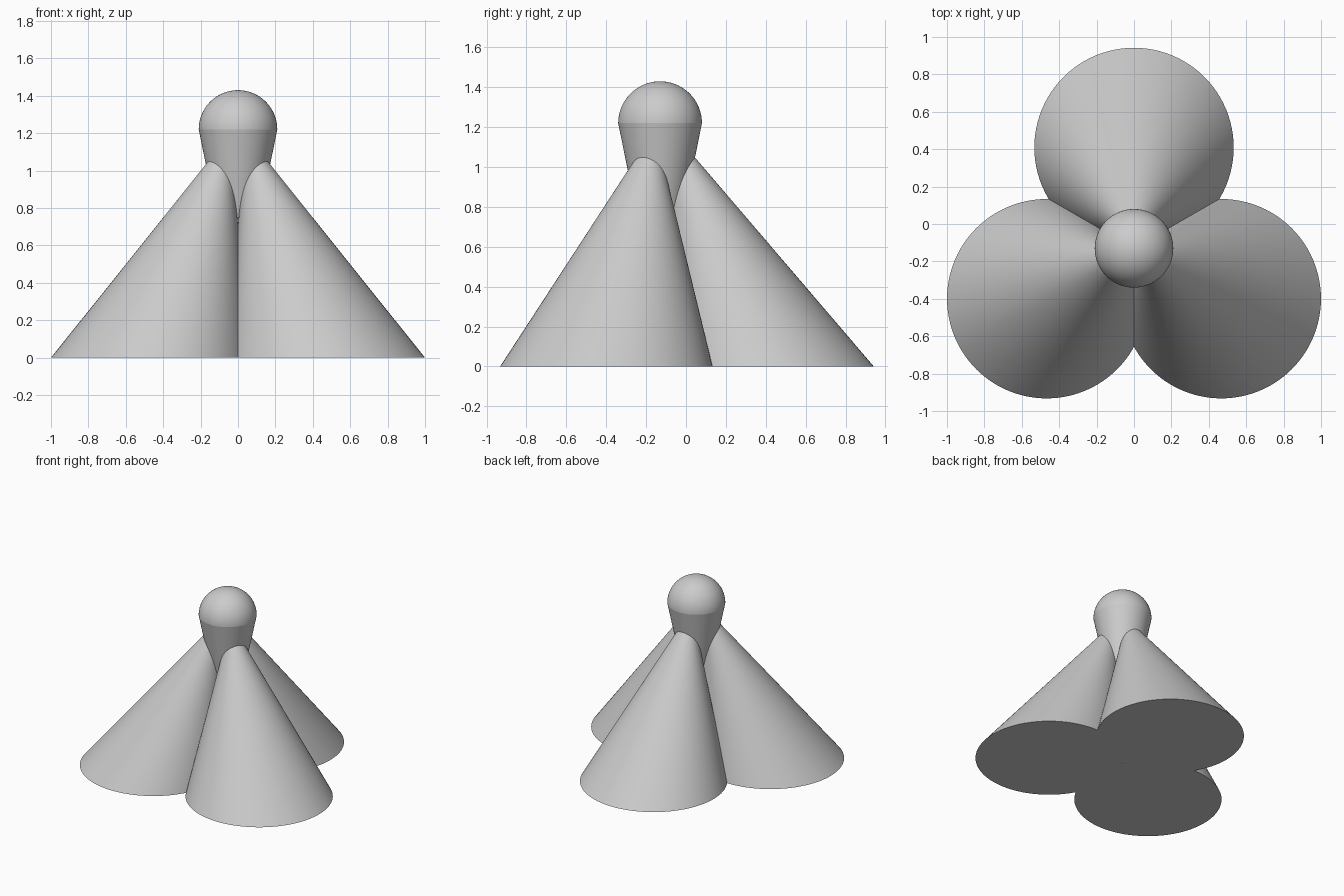
import bpy, bmesh
from math import radians, sin, cos
from mathutils import Matrix, Vector

cube = bpy.data.objects.get("Cube")
if cube:
    bpy.data.objects.remove(cube, do_unlink=True)

AXIS_Y = -0.13      # the legs and head share this vertical axis
HEAD_Z = 1.22
HEAD_R = 0.21
SIDES = 96

grey = bpy.data.materials.new("plain grey")
grey.use_nodes = True
grey.diffuse_color = (0.6, 0.6, 0.6, 1)
grey.node_tree.nodes["Principled BSDF"].inputs["Base Color"].default_value = grey.diffuse_color


def finish(name, bm):
    """Turn a bmesh into a smooth shaded grey object."""
    mesh = bpy.data.meshes.new(name)
    bmesh.ops.recalc_face_normals(bm, faces=bm.faces)
    bm.to_mesh(mesh)
    bm.free()
    mesh.materials.append(grey)
    obj = bpy.data.objects.new(name, mesh)
    bpy.context.collection.objects.link(obj)
    bpy.ops.object.select_all(action='DESELECT')
    obj.select_set(True)
    bpy.context.view_layer.objects.active = obj
    bpy.ops.object.shade_smooth_by_angle(angle=radians(30))


def cone(name, r_bottom, r_top, bottom, top):
    """Cone with level circular ends, leaning from bottom to top."""
    bm = bmesh.new()
    bmesh.ops.create_cone(bm, cap_ends=True, segments=SIDES,
                          radius1=r_bottom, radius2=r_top, depth=2)
    for v in bm.verts:
        centre = top if v.co.z > 0 else bottom
        v.co = Vector((v.co.x, v.co.y, 0)) + centre
    finish(name, bm)


# Three leaning legs, evenly spaced round the axis
for name, angle in (("back_leg", 90), ("front_right_leg", 210), ("front_left_leg", 330)):
    out = Vector((cos(radians(angle)), sin(radians(angle)), 0))
    axis = Vector((0, AXIS_Y, 0))
    cone(name, 0.533, 0.003, axis + out * 0.539, axis + out * 0.055 + Vector((0, 0, 1.185)))

# Neck tapering down between the legs
cone("neck", 0.003, HEAD_R, Vector((0, AXIS_Y, 0.2)), Vector((0, AXIS_Y, HEAD_Z)))

# Domed head on the neck
bm = bmesh.new()
bmesh.ops.create_uvsphere(bm, u_segments=SIDES, v_segments=48, radius=HEAD_R,
                          matrix=Matrix.Translation((0, AXIS_Y, HEAD_Z)))
bmesh.ops.bisect_plane(bm, geom=bm.verts[:] + bm.edges[:] + bm.faces[:], dist=0.0001,
                       plane_co=(0, 0, HEAD_Z), plane_no=(0, 0, 1), clear_inner=True)
finish("head", bm)
